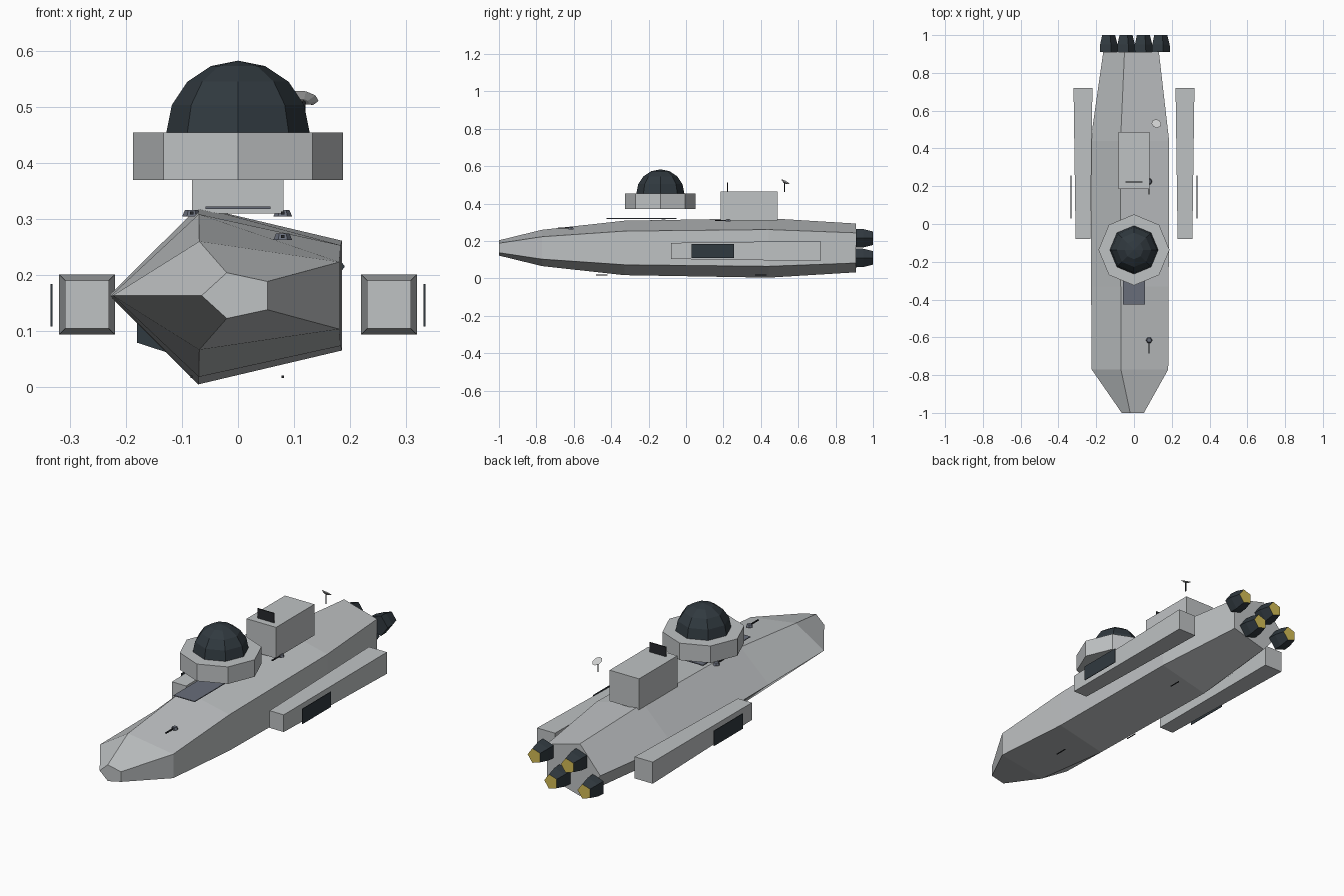
import bpy, bmesh
from math import pi, cos, sin, radians
from mathutils import Vector, Matrix

cube = bpy.data.objects.get("Cube")
if cube:
    bpy.data.objects.remove(cube, do_unlink=True)


def material(name, rgb):
    m = bpy.data.materials.new(name)
    m.use_nodes = True
    m.diffuse_color = (*rgb, 1)
    m.node_tree.nodes["Principled BSDF"].inputs["Base Color"].default_value = (*rgb, 1)
    return m


GREY = material("hull grey", (0.52, 0.54, 0.55))
DARK = material("dark slate", (0.03, 0.041, 0.05))
BLACK = material("black metal", (0.02, 0.022, 0.026))
SLATE = material("hatch slate", (0.14, 0.155, 0.195))
YELLOW = material("exhaust yellow", (0.65, 0.5, 0.09))
PALE = material("dish white", (0.65, 0.66, 0.66))


def finish(name, bm, *mats):
    bmesh.ops.recalc_face_normals(bm, faces=bm.faces)
    mesh = bpy.data.meshes.new(name)
    bm.to_mesh(mesh)
    bm.free()
    for m in mats:
        mesh.materials.append(m)
    ob = bpy.data.objects.new(name, mesh)
    bpy.context.collection.objects.link(ob)
    return ob


def loft(name, sections, sides, mats, centre=(0, 0, 0), axis="Z", phase=0.0, end_mat=0):
    """Joins polygon sections (position, radius a, radius b) along an axis."""
    bm = bmesh.new()
    rings = []
    for pos, ra, rb in sections:
        ring = []
        for i in range(sides):
            a = phase + 2 * pi * i / sides
            u, v = ra * cos(a), rb * sin(a)
            p = (u, v, pos) if axis == "Z" else (u, pos, v)
            ring.append(bm.verts.new(Vector(p) + Vector(centre)))
        rings.append(ring)
    for r, s in zip(rings, rings[1:]):
        for i in range(sides):
            j = (i + 1) % sides
            bm.faces.new((r[i], r[j], s[j], s[i]))
    bm.faces.new(rings[0])
    bm.faces.new(rings[-1]).material_index = end_mat
    return finish(name, bm, *mats)


def box(name, lo, hi, mat):
    lo, hi = Vector(lo), Vector(hi)
    bm = bmesh.new()
    bmesh.ops.create_cube(bm, size=1, matrix=Matrix.Translation((lo + hi) / 2)
                          @ Matrix.Diagonal((*(hi - lo), 1)))
    return finish(name, bm, mat)


# Five-sided hull with its ridge on the -x side
loft("hull", [(-1, 0.065, 0.043), (-0.77, 0.224, 0.102), (-0.33, 0.227, 0.153),
              (0.44, 0.23, 0.167), (0.91, 0.163, 0.137)],
     5, [GREY], centre=(0, 0, 0.163), axis="Y", phase=pi)

# Four engine nozzles, staggered high and low, with yellow exhaust ends
for i, x in enumerate((-0.138, -0.046, 0.046, 0.138)):
    z = 0.215 if i % 2 else 0.11
    loft(f"engine_{i + 1}", [(0.91, 0.053, 0.053), (0.95, 0.051, 0.051), (1, 0.038, 0.038)],
         5, [DARK, YELLOW], centre=(x, 0, z), axis="Y", end_mat=1)

# Side pods, slightly tapered to the front, each with a dark outer panel
for side, s in (("left", 1), ("right", -1)):
    k = 2 ** 0.5
    loft(f"{side}_pod", [(-0.08, 0.039 * k, 0.043 * k), (0.72, 0.05 * k, 0.054 * k)],
         4, [GREY], centre=(s * 0.27, 0, 0.147), axis="Y", phase=pi / 4)
    xs = sorted((s * 0.332, s * 0.335))
    box(f"{side}_pod_panel", (xs[0], 0.03, 0.108), (xs[1], 0.257, 0.184), DARK)

# Observation ring and dome
TOWER = (0, -0.137, 0)
loft("dome_ring", [(0.37, 0.188, 0.188), (0.455, 0.188, 0.188)], 8, [GREY], centre=TOWER)
rings = [(0.455 + 0.128 * sin(a), 0.128 * cos(a), 0.128 * cos(a))
         for a in (radians(d) for d in (0, 22.5, 45, 67.5, 89.5))]
loft("dome", rings, 8, [DARK], centre=TOWER)

# Deck plate below the ring, deck house and its upright screen
box("deck_plate", (-0.058, -0.425, 0.318), (0.058, -0.05, 0.322), SLATE)
box("deck_house", (-0.082, 0.185, 0.31), (0.081, 0.488, 0.465), GREY)
box("deck_house_screen", (-0.046, 0.219, 0.465), (0.046, 0.224, 0.513), BLACK)

# Dish aerial, tipped to the rear
loft("dish_mast", [(0.462, 0.003, 0.003), (0.512, 0.003, 0.003)], 6, [BLACK],
     centre=(0.118, 0.527, 0))
dish = loft("dish", [(-0.004, 0.01, 0.01), (0.004, 0.026, 0.026)], 8, [PALE])
dish.location = (0.118, 0.53, 0.513)
dish.rotation_euler = (radians(-28), radians(12), 0)

# Small deck turrets with forward barrels
for i, (x, y, z) in enumerate(((0.08, -0.615, 0.262), (0.08, 0.225, 0.304),
                               (-0.083, -0.12, 0.304))):
    loft(f"turret_{i + 1}", [(0, 0.017, 0.017), (0.012, 0.012, 0.012)], 6, [SLATE],
         centre=(x, y, z))
    box(f"turret_barrel_{i + 1}", (x - 0.003, y - 0.07, z + 0.004),
        (x + 0.003, y, z + 0.009), BLACK)

# Thin barrels under the keel
for i, (x, y) in enumerate(((0.08, -0.45), (0.08, 0.4), (-0.083, -0.12))):
    box(f"keel_barrel_{i + 1}", (x - 0.002, y - 0.03, 0.016), (x + 0.002, y + 0.03, 0.02), BLACK)
